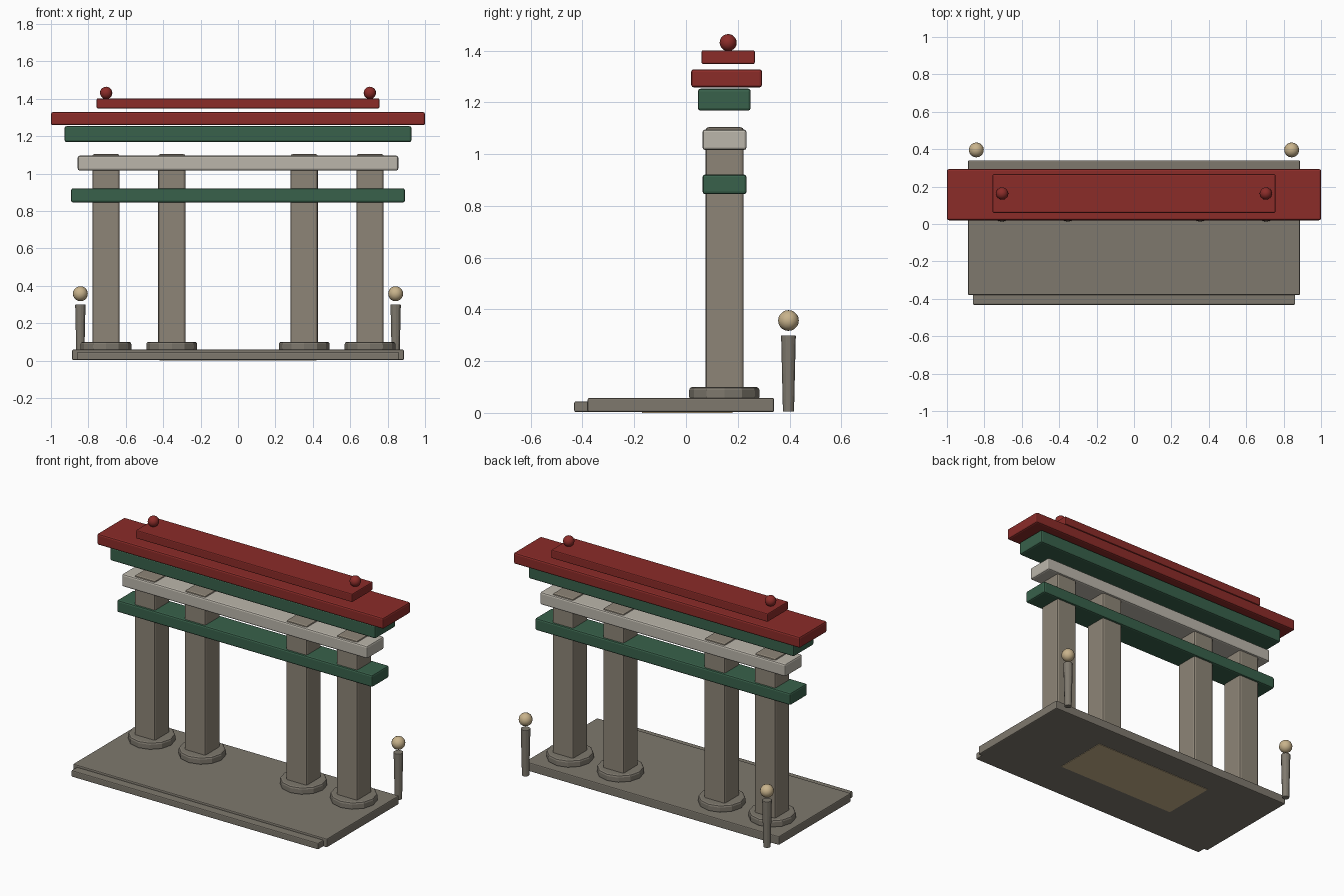
import bpy, math

if "Cube" in bpy.data.objects:
    bpy.data.objects.remove(bpy.data.objects["Cube"])

def material(name, rgb):
    m = bpy.data.materials.new(name)
    m.diffuse_color = (*rgb, 1)
    m.use_nodes = True
    m.node_tree.nodes["Principled BSDF"].inputs["Base Color"].default_value = m.diffuse_color
    return m

STONE = material("stone", (0.21, 0.19, 0.155))
PILLAR = material("pillar_stone", (0.27, 0.235, 0.185))
PALE = material("pale_stone", (0.50, 0.47, 0.41))
GREEN = material("green_paint", (0.04, 0.12, 0.07))
RED = material("red_paint", (0.26, 0.025, 0.022))
TAN = material("lamp_tan", (0.58, 0.45, 0.26))

def finish(name, mat, bevel=0, segments=2):
    ob = bpy.context.object
    ob.name = name
    ob.data.materials.append(mat)
    if bevel:
        mod = ob.modifiers.new("soft_edges", 'BEVEL')
        mod.width, mod.segments = bevel, segments
    return ob

def box(name, x0, x1, y0, y1, z0, z1, mat, bevel=0.01):
    bpy.ops.mesh.primitive_cube_add(
        size=1, location=((x0 + x1) / 2, (y0 + y1) / 2, (z0 + z1) / 2))
    bpy.context.object.scale = (x1 - x0, y1 - y0, z1 - z0)
    bpy.ops.object.transform_apply(location=False, rotation=False, scale=True)
    return finish(name, mat, bevel)

def cone(name, x, y, z0, z1, r0, r1, mat, sides=12, bevel=0.008):
    bpy.ops.mesh.primitive_cone_add(vertices=sides, radius1=r0, radius2=r1,
                                    depth=z1 - z0, location=(x, y, (z0 + z1) / 2))
    return finish(name, mat, bevel)

def ball(name, x, y, z, r, mat):
    bpy.ops.mesh.primitive_uv_sphere_add(segments=16, ring_count=10, radius=r,
                                         location=(x, y, z))
    finish(name, mat)
    bpy.ops.object.shade_smooth_by_angle(angle=math.radians(40))

# Platform, front step and the inlay on its underside
box("platform", -0.887, 0.887, -0.38, 0.34, 0.003, 0.058, STONE, 0.006)
box("front_step", -0.862, 0.862, -0.432, -0.30, 0.003, 0.044, STONE, 0.006)
box("underside_inlay", -0.42, 0.42, -0.17, 0.18, 0.0, 0.01, TAN, 0)

# Four square pillars on round feet
for x in (-0.706, -0.354, 0.354, 0.706):
    cone("pillar_foot", x, 0.148, 0.05, 0.1, 0.136, 0.136, STONE, 12, 0.012)
    box("pillar", x - 0.073, x + 0.073, 0.075, 0.223, 0.06, 1.104, PILLAR, 0.012)

# Cross beams
box("lower_beam", -0.892, 0.892, 0.064, 0.234, 0.845, 0.921, GREEN)
box("pale_beam", -0.857, 0.857, 0.064, 0.234, 1.016, 1.095, PALE)
box("upper_beam", -0.927, 0.927, 0.046, 0.25, 1.168, 1.253, GREEN)

# Roof slabs
box("roof", -1.0, 1.0, 0.02, 0.294, 1.258, 1.328, RED)
box("roof_ridge", -0.756, 0.756, 0.06, 0.266, 1.348, 1.401, RED, 0.006)

# Finials and rear lamp posts
for s in (-1, 1):
    ball("finial", s * 0.705, 0.163, 1.431, 0.033, RED)
    cone("lamp_post", s * 0.843, 0.396, 0.005, 0.3, 0.022, 0.029, STONE, 10, 0.003)
    ball("lamp_globe", s * 0.843, 0.396, 0.357, 0.04, TAN)
